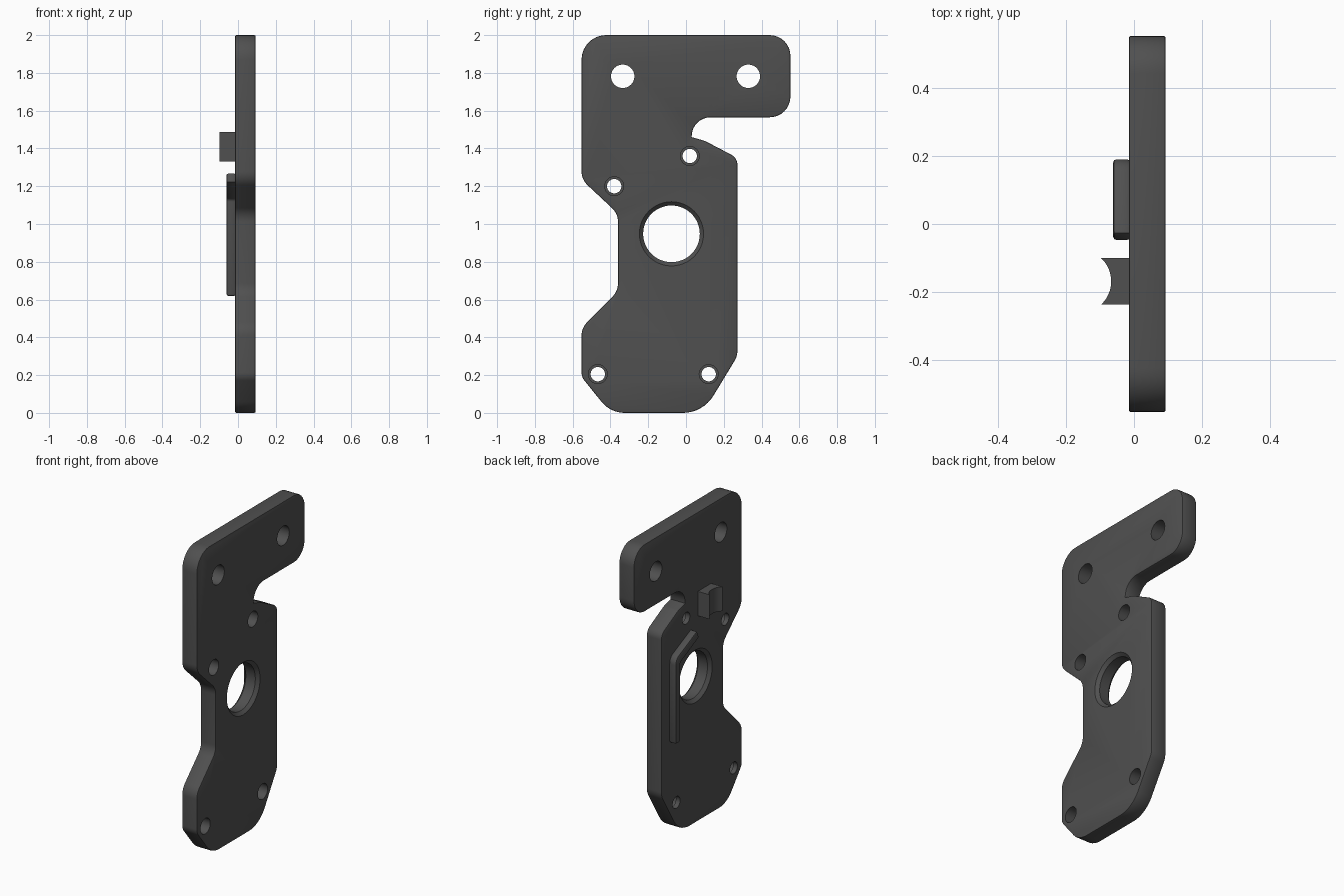
import bpy, bmesh, math
from mathutils import Vector

if "Cube" in bpy.data.objects:
    bpy.data.objects.remove(bpy.data.objects["Cube"])

grey = bpy.data.materials.new("dark grey")
grey.diffuse_color = (0.08, 0.08, 0.08, 1)
grey.use_nodes = True
grey.node_tree.nodes["Principled BSDF"].inputs["Base Color"].default_value = grey.diffuse_color

BACK, FRONT = -0.015, 0.093   # plate faces along x


def rounded(corners, steps=8):
    """Fillet a closed outline given as (a, b, radius)."""
    out = []
    n = len(corners)
    for i, (a, b, r) in enumerate(corners):
        p = Vector((a, b))
        if r == 0:
            out.append(p)
            continue
        u = (Vector(corners[i - 1][:2]) - p).normalized()
        v = (Vector(corners[(i + 1) % n][:2]) - p).normalized()
        half = u.angle(v) / 2
        centre = p + (u + v).normalized() * (r / math.sin(half))
        t = r / math.tan(half)
        s, e = p + u * t - centre, p + v * t - centre
        turn = math.atan2(s.x * e.y - s.y * e.x, s.dot(e))
        for k in range(steps + 1):
            c, d = math.cos(turn * k / steps), math.sin(turn * k / steps)
            out.append(centre + Vector((s.x * c - s.y * d, s.x * d + s.y * c)))
    return out


def prism(name, base, offset):
    """Extrude a closed loop of 3D points along an offset."""
    bm = bmesh.new()
    face = bm.faces.new([bm.verts.new(p) for p in base])
    top = bmesh.ops.extrude_face_region(bm, geom=[face])["geom"]
    bmesh.ops.translate(bm, vec=offset,
                        verts=[v for v in top if isinstance(v, bmesh.types.BMVert)])
    return finish(name, bm)


def finish(name, bm):
    bmesh.ops.recalc_face_normals(bm, faces=bm.faces)
    mesh = bpy.data.meshes.new(name)
    bm.to_mesh(mesh)
    bm.free()
    mesh.materials.append(grey)
    obj = bpy.data.objects.new(name, mesh)
    bpy.context.collection.objects.link(obj)
    return obj


def activate(obj):
    bpy.ops.object.select_all(action='DESELECT')
    obj.select_set(True)
    bpy.context.view_layer.objects.active = obj


def bevel(obj, width, limit):
    mod = obj.modifiers.new("edge", 'BEVEL')
    mod.width, mod.segments = width, 2
    mod.limit_method, mod.angle_limit = 'ANGLE', math.radians(limit)
    activate(obj)
    bpy.ops.object.modifier_apply(modifier=mod.name)


def drill(obj, y, z, profile, n=48):
    """Cut a round hole whose profile lists (x, radius)."""
    bm = bmesh.new()
    rings = [[bm.verts.new((x, y + r * math.cos(2 * math.pi * k / n),
                            z + r * math.sin(2 * math.pi * k / n))) for k in range(n)]
             for x, r in profile]
    for a, b in zip(rings, rings[1:]):
        for k in range(n):
            bm.faces.new((a[k], a[(k + 1) % n], b[(k + 1) % n], b[k]))
    bm.faces.new(rings[0])
    bm.faces.new(rings[-1])
    cutter = finish("hole_cutter", bm)
    cutter.hide_render = True
    mod = obj.modifiers.new("hole", 'BOOLEAN')
    mod.operation, mod.object, mod.solver = 'DIFFERENCE', cutter, 'EXACT'
    activate(obj)
    bpy.ops.object.modifier_apply(modifier=mod.name)
    bpy.data.objects.remove(cutter)


# Plate outline in (y, z)
outline = rounded([
    (-0.553, 2.0, 0.13), (0.553, 2.0, 0.11), (0.553, 1.565, 0.11),
    (0.03, 1.565, 0.10), (0.03, 1.46, 0), (0.10, 1.44, 0.1), (0.272, 1.35, 0.06),
    (0.272, 0.30, 0.10), (0.09, 0.0, 0.19), (-0.40, 0.0, 0.16),
    (-0.553, 0.19, 0.07), (-0.553, 0.45, 0.10), (-0.36, 0.645, 0.10),
    (-0.36, 1.055, 0.10), (-0.553, 1.235, 0.10)])
plate = prism("mounting_plate", [(BACK, p.x, p.y) for p in outline],
              (FRONT - BACK, 0, 0))
bevel(plate, 0.01, 75)

# Large centre bore, chamfered on both faces
drill(plate, -0.077, 0.948, [(BACK - 0.02, 0.19), (BACK + 0.02, 0.15),
                             (FRONT - 0.02, 0.15), (FRONT + 0.02, 0.19)])
# Two plain upper holes
for y in (-0.335, 0.33):
    drill(plate, y, 1.782, [(BACK - 0.1, 0.062), (FRONT + 0.1, 0.062)])
# Four stepped screw holes
for y, z in ((-0.38, 1.2), (0.02, 1.36), (-0.467, 0.205), (0.12, 0.205)):
    drill(plate, y, z, [(BACK - 0.1, 0.038), (BACK + 0.03, 0.038),
                        (BACK + 0.03, 0.05), (FRONT + 0.1, 0.05)])

# Bent rib on the back face
rib_shape = rounded([(0.142, 0.62, 0), (0.19, 0.62, 0), (0.19, 1.168, 0.06),
                     (-0.028, 1.27, 0), (-0.05, 1.222, 0), (0.142, 1.13, 0.02)])
rib = prism("bent_rib", [(-0.061, p.x, p.y) for p in rib_shape], (0.05, 0, 0))
bevel(rib, 0.009, 60)

# Cradle block with a hollowed outer face
y0, y1, tip, dip = -0.237, -0.10, -0.097, 0.03
N = 16
half = (y1 - y0) / 2
radius = (half * half + dip * dip) / (2 * dip)
ang = math.asin(half / radius)
hollow = []
for k in range(N + 1):
    a = -ang + 2 * ang * k / N
    hollow.append((tip + dip - radius + radius * math.cos(a),
                   (y0 + y1) / 2 + radius * math.sin(a), 1.33))
cradle = prism("cradle_block", hollow + [(-0.01, y1, 1.33), (-0.01, y0, 1.33)],
               (0, 0, 0.158))

for obj in (plate, rib, cradle):
    activate(obj)
    bpy.ops.object.shade_smooth_by_angle(angle=math.radians(30))
